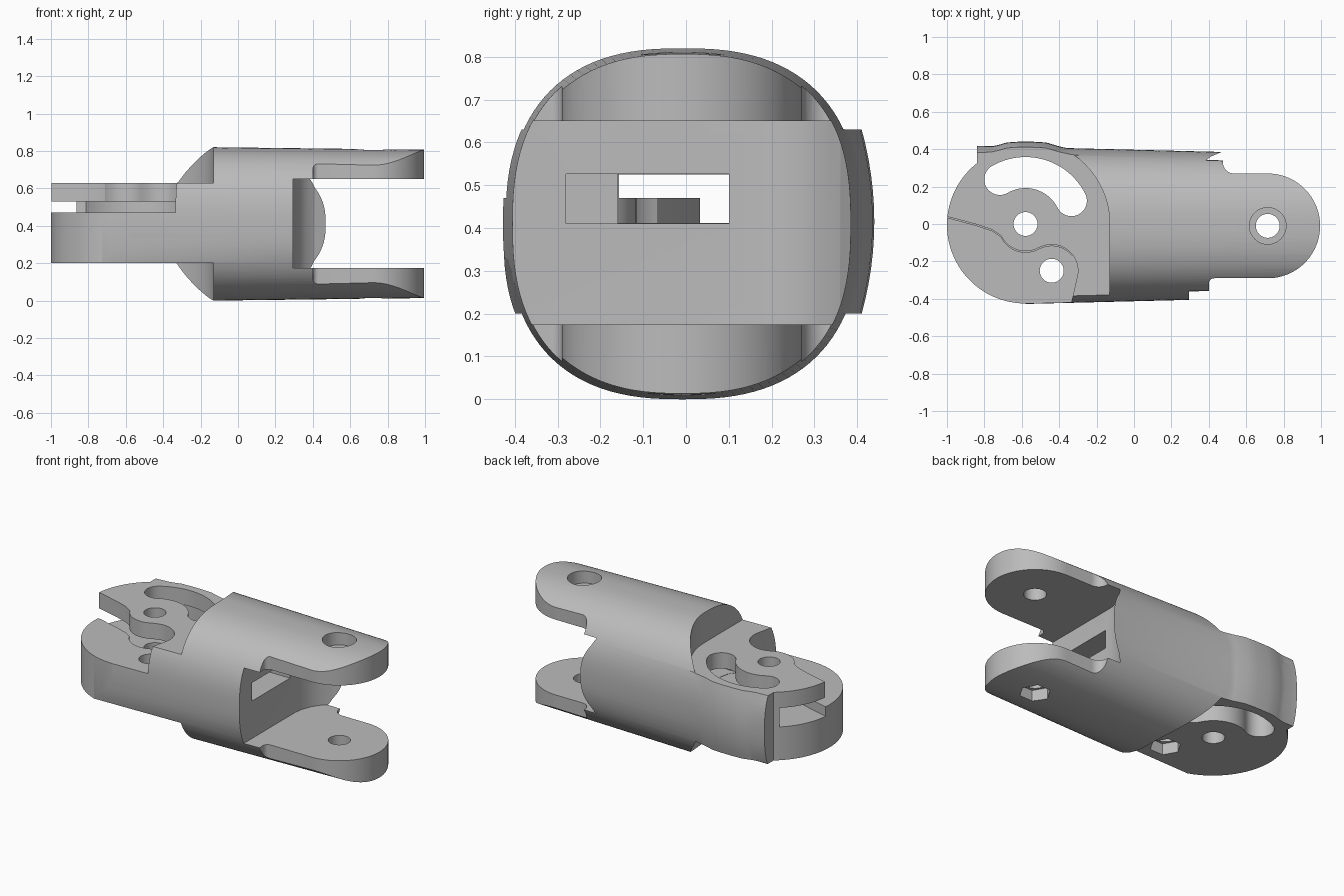
import bpy, bmesh, math
from math import cos, sin, pi, radians

scene_cube = bpy.data.objects.get("Cube")
if scene_cube:
    bpy.data.objects.remove(scene_cube, do_unlink=True)

PIVOT = (-0.58, 0.0)
BOSS = (-0.44, -0.25)
PIN = (0.715, -0.01)

grey = bpy.data.materials.new("matte_grey")
grey.use_nodes = True
grey.diffuse_color = (0.5, 0.5, 0.5, 1)
grey.node_tree.nodes["Principled BSDF"].inputs["Base Color"].default_value = (0.5, 0.5, 0.5, 1)


def arc(c, r, a0, a1, n=24):
    """Points on an arc, angles in degrees."""
    angles = [radians(a0 + (a1 - a0) * i / n) for i in range(n + 1)]
    return [(c[0] + r * cos(a), c[1] + r * sin(a)) for a in angles]


def loft(name, rings):
    """Closed solid through a list of matching rings."""
    bm = bmesh.new()
    loops = [[bm.verts.new(p) for p in ring] for ring in rings]
    n = len(loops[0])
    for a, b in zip(loops, loops[1:]):
        for i in range(n):
            j = (i + 1) % n
            bm.faces.new((a[i], a[j], b[j], b[i]))
    bm.faces.new(loops[0][::-1])
    bm.faces.new(loops[-1])
    bmesh.ops.recalc_face_normals(bm, faces=bm.faces)
    mesh = bpy.data.meshes.new(name)
    bm.to_mesh(mesh)
    bm.free()
    mesh.materials.append(grey)
    obj = bpy.data.objects.new(name, mesh)
    bpy.context.scene.collection.objects.link(obj)
    return obj


def prism(name, outline, z0, z1):
    return loft(name, [[(x, y, z) for x, y in outline] for z in (z0, z1)])


def box(name, x0, x1, y0, y1, z0, z1):
    return prism(name, [(x0, y0), (x1, y0), (x1, y1), (x0, y1)], z0, z1)


def drill(name, c, r, z0, z1, sides=40):
    return prism(name, arc(c, r, 0, 360 - 360 / sides, sides - 1), z0, z1)


def combine(target, tool, operation="DIFFERENCE"):
    """Apply a boolean and delete the tool."""
    tool.hide_render = True
    mod = target.modifiers.new("cut", "BOOLEAN")
    mod.operation, mod.solver, mod.object = operation, "EXACT", tool
    deps = bpy.context.evaluated_depsgraph_get()
    mesh = bpy.data.meshes.new_from_object(target.evaluated_get(deps))
    target.modifiers.clear()
    target.data = mesh
    bpy.data.objects.remove(tool, do_unlink=True)


# Slightly tapered rounded-oval bar, the blank for the whole link
def oval(x, n=112):
    w, h = 0.405 - 0.025 * x, 0.4085 - 0.012 * x
    ring = []
    for i in range(n):
        c, s = cos(2 * pi * i / n), sin(2 * pi * i / n)
        ring.append((x, -0.008 + w * math.copysign(abs(c) ** 0.8, c),
                     0.41 + h * math.copysign(abs(s) ** 0.8, s)))
    return ring


link = loft("hinge_link", [oval(-1.0), oval(1.0)])

# Bulged back wall beside the tongue
edge = [(-0.84, 0.41), (-0.76, 0.415), (-0.72, 0.424), (-0.68, 0.436), (-0.62, 0.44),
        (-0.54, 0.44), (-0.47, 0.436), (-0.40, 0.415), (-0.34, 0.402), (-0.28, 0.396)]
rings = []
for i in range(13):
    z = 0.198 + 0.434 * i / 12
    sag = 0.03 * ((z - 0.415) / 0.217) ** 2
    rings.append([(-0.84, 0.2, z)] + [(x, y - sag, z) for x, y in edge] + [(-0.28, 0.2, z)])
combine(link, loft("back_wall", rings), "UNION")

# Round shoulders above and below the tongue
shoulder = ([(-1.3, -0.7), (-0.13, -0.7)] + arc(PIVOT, 0.45, 0, 60)
            + [(-0.36, 0.7), (-1.3, 0.7)])
for z0, z1 in ((0.63, 1.1), (-0.3, 0.2)):
    combine(link, prism("shoulder_cutter", shoulder, z0, z1))

# Round end of the tongue
tip = (arc((-0.58, -0.005), 0.42, 270, 128.2, 48)
       + [(-0.84, 0.7), (-1.3, 0.7), (-1.3, -0.7), (-0.58, -0.7)])
combine(link, prism("tip_cutter", tip, -0.3, 1.1))

# S-shaped parting line: upper plate behind, lower ledge in front
tail = [(-1.2, 0.08), (-0.98, 0.035), (-0.85, 0.0), (-0.76, -0.03)]
wave = tail + arc(PIVOT, 0.145, 205, 299)
ledge = wave + arc(BOSS, 0.14, 119, -10)[1:] + [(-0.335, -0.42), (-0.34, -0.7), (-1.2, -0.7)]
combine(link, prism("ledge_cutter", ledge, 0.47, 0.7))
gap = (wave + arc(BOSS, 0.14, 119, 40)[1:] + arc(PIVOT, 0.38, -20, 128)
       + [(-0.85, 0.31), (-1.2, 0.31)])
combine(link, prism("gap_cutter", [(x, y - 0.006) for x, y in gap], 0.41, 0.53))

# Curved slot through the tongue
mid = 0.275
ends = [(PIVOT[0] + mid * cos(radians(a)), PIVOT[1] + mid * sin(radians(a))) for a in (27, 120)]
slot = (arc(PIVOT, mid + 0.083, 27, 120) + arc(ends[1], 0.083, 120, 300)[1:]
        + arc(PIVOT, mid - 0.083, 120, 27)[1:] + arc(ends[0], 0.083, 207, 387)[1:-1])
combine(link, prism("slot_cutter", slot, -0.3, 1.1))

# Opening between the prongs, with a curved back lip
fork = [(0.293, -0.7), (0.293, 0.15), (0.302, 0.21), (0.325, 0.27), (0.36, 0.32),
        (0.41, 0.36), (0.48, 0.39), (0.48, 0.7), (1.3, 0.7), (1.3, -0.7)]
combine(link, prism("fork_cutter", fork, 0.175, 0.65))

# Rounded outline of both prongs
prong = ([(0.475, 0.7)] + arc((0.535, 0.33), 0.06, 180, 270, 10)
         + arc((0.715, -0.01), 0.28, 90, -90, 48)
         + arc((0.43, -0.32), 0.03, 90, 180, 8) + [(0.40, -0.7), (1.3, -0.7), (1.3, 0.7)])
combine(link, prism("prong_cutter", prong, -0.3, 1.1))

# Stepped window running through the middle
combine(link, box("window_cutter", 0.0, 0.6, -0.28, 0.10, 0.411, 0.526))
combine(link, box("passage_cutter", -0.3, 0.1, -0.16, 0.10, 0.412, 0.525))

# Pin holes, screw head recess and hexagonal nut pockets
for centre, top in ((PIVOT, 1.1), (BOSS, 0.6), (PIN, 1.1)):
    combine(link, drill("hole_cutter", centre, 0.064, -0.3, top))
combine(link, drill("recess_cutter", PIN, 0.098, 0.73, 1.1))
combine(link, drill("nut_cutter", PIN, 0.09, -0.3, 0.08, 6))
combine(link, drill("nut_cutter", BOSS, 0.09, -0.3, 0.27, 6))

bpy.ops.object.select_all(action="DESELECT")
link.select_set(True)
bpy.context.view_layer.objects.active = link
bpy.ops.object.shade_smooth_by_angle(angle=radians(30))
